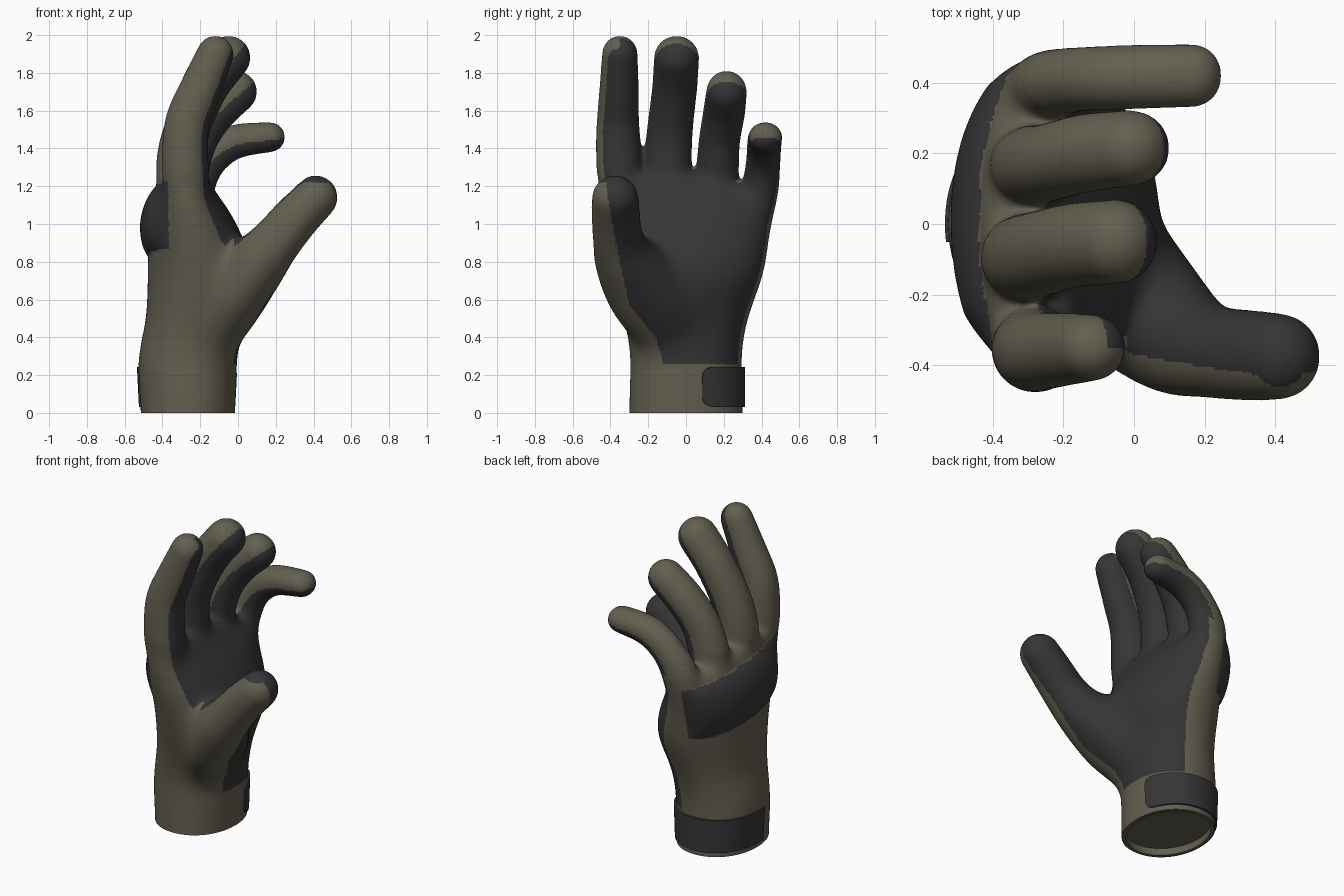
import bpy, bmesh, math
from mathutils import Vector

if "Cube" in bpy.data.objects:
    bpy.data.objects.remove(bpy.data.objects["Cube"])

Y = Vector((0, 1, 0))


def material(name, col):
    m = bpy.data.materials.new(name)
    m.diffuse_color = (*col, 1)
    m.use_nodes = True
    m.node_tree.nodes["Principled BSDF"].inputs["Base Color"].default_value = m.diffuse_color
    return m


OLIVE = material("olive fabric", (0.125, 0.115, 0.080))
DARK = material("charcoal grip", (0.036, 0.036, 0.036))


def spline(pts, n=7):
    """Catmull-Rom sampling of tuples (x, y, z, r_palmar, r_side)."""
    P = [pts[0]] + pts + [pts[-1]]
    out = []
    for i in range(1, len(P) - 2):
        for k in range(n):
            t = k / n
            out.append([0.5 * (2 * b + (c - a) * t + (2 * a - 5 * b + 4 * c - d) * t * t
                               + (3 * b - a - 3 * c + d) * t ** 3)
                        for a, b, c, d in zip(*P[i - 1:i + 3])])
    return out + [list(pts[-1])]


def loft(bm, pts, cap, power=1.0, sides=40, upright=False):
    """Tube along pts with a rounded end; returns (centre, palmar axis, radius) samples."""
    s = spline(pts)
    frames = []
    for i, p in enumerate(s):
        a, b = s[max(i - 1, 0)], s[min(i + 1, len(s) - 1)]
        t = Vector((0, 0, 1)) if upright else Vector((b[0] - a[0], 0, b[2] - a[2])).normalized()
        frames.append((Vector(p[:3]), t, p[3], p[4]))
    c, t, r1, r2 = frames[-1]
    for k in range(1, 8):
        f = math.radians(k * 12)
        frames.append((c + t * cap * math.sin(f), t, r1 * math.cos(f), r2 * math.cos(f)))
    rings = []
    for c, t, r1, r2 in frames:
        n = Y.cross(t)
        ring = []
        for k in range(sides):
            w = 2 * math.pi * k / sides
            cw, sw = math.cos(w), math.sin(w)
            u = math.copysign(abs(cw) ** power, cw) * r1
            v = math.copysign(abs(sw) ** power, sw) * r2
            ring.append(bm.verts.new(c + n * u + Y * v))
        rings.append(ring)
    for a, b in zip(rings, rings[1:]):
        for k in range(sides):
            j = (k + 1) % sides
            bm.faces.new((a[k], a[j], b[j], b[k]))
    bm.faces.new(rings[0][::-1])
    bm.faces.new(rings[-1])
    return [(c, Y.cross(t), r1) for c, t, r1, r2 in frames[:-6]]


def add_object(name, bm, mats):
    me = bpy.data.meshes.new(name)
    bm.to_mesh(me)
    bm.free()
    ob = bpy.data.objects.new(name, me)
    bpy.context.collection.objects.link(ob)
    for m in mats:
        me.materials.append(m)
    return ob


def bake(ob):
    """Apply all modifiers."""
    dg = bpy.context.evaluated_depsgraph_get()
    me = bpy.data.meshes.new_from_object(ob.evaluated_get(dg))
    ob.modifiers.clear()
    ob.data = me


def lerp_table(tab, z):
    for (z0, v0), (z1, v1) in zip(tab, tab[1:]):
        if z <= z1:
            return v0 + (v1 - v0) * max(0, (z - z0) / (z1 - z0))
    return tab[-1][1]


# Hand volumes: palm with wrist, four fingers, thumb
palm = [(-.265, 0, -.15, .25, .30), (-.265, 0, 0, .25, .30), (-.265, 0, .3, .265, .30),
        (-.235, 0, .5, .255, .335), (-.20, .01, .75, .28, .41), (-.24, 0, 1.0, .235, .455),
        (-.275, 0, 1.15, .172, .47), (-.29, -.10, 1.23, .135, .34)]
fingers = [
    [(-.26, -.30, .92, .11, .10), (-.275, -.345, 1.2, .125, .12), (-.28, -.357, 1.4, .122, .12),
     (-.265, -.36, 1.55, .118, .112), (-.205, -.355, 1.7, .112, .105), (-.12, -.35, 1.9, .098, .095)],
    [(-.28, -.09, 1.0, .14, .12), (-.30, -.095, 1.3, .135, .125), (-.27, -.085, 1.5, .122, .122),
     (-.17, -.06, 1.72, .117, .12), (-.05, -.05, 1.88, .117, .12)],
    [(-.26, .17, .95, .13, .11), (-.29, .165, 1.2, .13, .115), (-.24, .175, 1.42, .122, .11),
     (-.14, .20, 1.58, .117, .112), (-.01, .215, 1.7, .112, .108)],
    [(-.24, .33, .82, .11, .09), (-.25, .385, 1.13, .125, .105), (-.17, .408, 1.32, .102, .092),
     (-.03, .415, 1.43, .092, .092), (.17, .42, 1.46, .08, .09)]]
thumb = [(-.14, -.08, .36, .12, .18), (-.04, -.16, .55, .155, .25), (.09, -.28, .77, .165, .21),
         (.20, -.355, .91, .14, .148), (.29, -.37, 1.02, .13, .135), (.41, -.375, 1.14, .118, .122)]

bm = bmesh.new()
loft(bm, palm, .05, power=.95, upright=True)
axes = []
for i, f in enumerate(fingers):
    axes += [(c, n, r, i) for c, n, r in loft(bm, f, f[-1][3])]
loft(bm, thumb, .118)
bmesh.ops.recalc_face_normals(bm, faces=bm.faces)
glove = add_object("glove", bm, [OLIVE, DARK])
rm = glove.modifiers.new("union", "REMESH")
rm.mode, rm.voxel_size = "VOXEL", .0115
sm = glove.modifiers.new("soften", "SMOOTH")
sm.factor, sm.iterations = .5, 20
bake(glove)


# Knuckle guard area on the back of the hand: 0 at its rim, 1 in the middle
def rim(p):
    return -.335 - .035 * p.y / -.4


def guard(p):
    if p.x > rim(p):
        return -1
    return 1 - ((p.z - (1.045 - .1 * (p.y + .35))) / .175) ** 2


# Edge of the palm patch on the thumb side, y by height
edge = [(.26, -.12), (.4, -.16), (.57, -.30), (.85, -.36), (1.0, -.39), (1.25, -.43)]
centre = [(p[2], p[0]) for p in palm]


def is_dark(p, n):
    if guard(p) > 0 and n.x < .5:
        return True
    if p.z < .26:
        return False
    if p.z < 1.22:
        if p.y < lerp_table(edge, p.z):
            return False
        return p.x > -.02 and n.x > -.9 or (n.x > .4 and p.x > lerp_table(centre, p.z) + .07)
    c, ax, r, i = min(axes, key=lambda a: (p - a[0]).length_squared)
    k = .2 if i else (.72 if p.y < c.y else .1)
    return (p - c).dot(ax) > k * r


bm = bmesh.new()
bm.from_mesh(glove.data)
bmesh.ops.bisect_plane(bm, geom=bm.verts[:] + bm.edges[:] + bm.faces[:],
                       plane_co=(0, 0, 0), plane_no=(0, 0, 1), clear_inner=True)
# blend the ball of the thumb and finger roots into the palm, over shrinking areas
for m in range(8):
    g = m * .022
    soft = [v for v in bm.verts if .15 + g < v.co.z < 1.3 - g * 1.5
            and v.co.x < .36 - g]
    for _ in range(16):
        bmesh.ops.smooth_vert(bm, verts=soft, factor=.5, use_axis_x=True, use_axis_y=True, use_axis_z=True)
bm.normal_update()
for f in bm.faces:
    f.material_index = int(is_dark(f.calc_center_median(), f.normal))
    f.smooth = True
moves = [(v, v.normal * .048 * guard(v.co) ** .7 * max(0, -v.normal.x)
          * min(1, (rim(v.co) - v.co.x) / .08)) for v in bm.verts if guard(v.co) > 0]
for v, d in moves:
    v.co += d
glove.data.materials.clear()
glove.data.materials.append(OLIVE)
glove.data.materials.append(DARK)
bm.to_mesh(glove.data)
bm.free()

# Cuff lining: rim and shallow hollow under the wrist
bm = bmesh.new()
rings = []
for rx, ry, z in ((.249, .299, 0), (.228, .278, 0), (.228, .278, .045)):
    rings.append([bm.verts.new((-.265 + rx * math.cos(k * math.pi / 32),
                                ry * math.sin(k * math.pi / 32), z)) for k in range(64)])
for a, b in zip(rings, rings[1:]):
    for k in range(64):
        bm.faces.new((a[k], b[k], b[(k + 1) % 64], a[(k + 1) % 64]))
bm.faces.new(rings[-1][::-1])
bm.normal_update()
bm.faces.ensure_lookup_table()
if bm.faces[0].normal.z > 0:
    bmesh.ops.reverse_faces(bm, faces=bm.faces[:])
lining = add_object("cuff_lining", bm, [OLIVE])

# Wrist strap with a rounded end on the palm side, following the wrist section
bm = bmesh.new()
cols = []
a0, a1, N, e = .27, math.pi + .15, 64, .95
for i in range(N + 1):
    a = a0 + (a1 - a0) * (i / N) ** 1.5
    s = min((a - a0) * .27, .05)
    h = .055 + math.sqrt(.05 ** 2 - (.05 - s) ** 2)
    col = []
    for j in range(5):
        z = .137 + h * (j / 2 - 1)
        c, d = math.cos(a), math.sin(a)
        col.append(bm.verts.new((-.265 + math.copysign(abs(c) ** e, c) * (.25 + .05 * z),
                                 math.copysign(abs(d) ** e, d) * .304, z)))
    cols.append(col)
for a, b in zip(cols, cols[1:]):
    for j in range(4):
        bm.faces.new((a[j], b[j], b[j + 1], a[j + 1]))
strap = add_object("wrist_strap", bm, [DARK])
so = strap.modifiers.new("thickness", "SOLIDIFY")
so.thickness, so.offset = .016, 0
bake(strap)

for ob in (lining, strap):
    bpy.ops.object.select_all(action="DESELECT")
    ob.select_set(True)
    bpy.context.view_layer.objects.active = ob
    bpy.ops.object.shade_smooth_by_angle(angle=math.radians(40))
